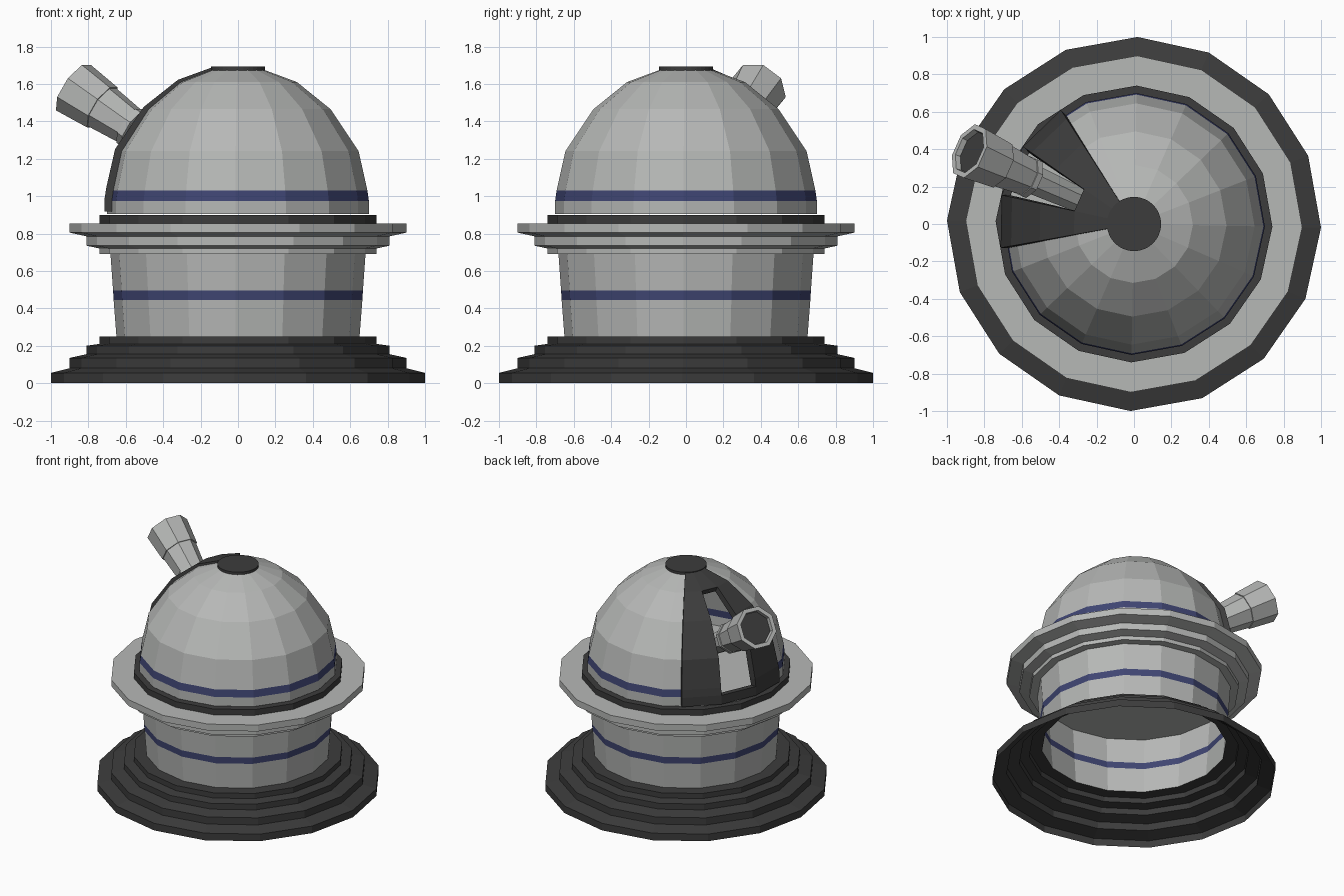
import bpy, bmesh, math
from mathutils import Vector

cube = bpy.data.objects.get("Cube")
if cube:
    bpy.data.objects.remove(cube)


def material(name, color):
    m = bpy.data.materials.new(name)
    m.use_nodes = True
    m.diffuse_color = (*color, 1)
    bsdf = next(n for n in m.node_tree.nodes if n.type == 'BSDF_PRINCIPLED')
    bsdf.inputs["Base Color"].default_value = (*color, 1)
    bsdf.inputs["Roughness"].default_value = 0.8
    return m


LIGHT = material("light grey", (0.47, 0.48, 0.47))
DARK = material("dark grey", (0.045, 0.045, 0.045))
BLUE = material("navy blue", (0.05, 0.06, 0.17))

TURN = math.radians(-1.1)
STEP = math.tau / 16
RING = [TURN + STEP * i for i in range(17)]


def lathe(name, profile, mats, angles=RING, band=None, skip=None, scale=None):
    """Sweep an (r, z) profile through the angles; band maps a row to a material."""
    bm = bmesh.new()
    cols = []
    for i, a in enumerate(angles):
        k = scale(i) if scale else 1
        cols.append([bm.verts.new((r * k * math.cos(a), r * k * math.sin(a), z))
                     for r, z in profile])
    for i in range(len(angles) - 1):
        for j in range(len(profile) - 1):
            if skip and skip(i, j):
                continue
            f = bm.faces.new((cols[i][j], cols[i + 1][j], cols[i + 1][j + 1], cols[i][j + 1]))
            f.material_index = band.get(j, 0) if band else 0
    bmesh.ops.remove_doubles(bm, verts=bm.verts, dist=1e-5)
    loose = [v for v in bm.verts if not v.link_faces]
    bmesh.ops.delete(bm, geom=loose, context='VERTS')
    me = bpy.data.meshes.new(name)
    bm.to_mesh(me)
    bm.free()
    for m in mats:
        me.materials.append(m)
    ob = bpy.data.objects.new(name, me)
    bpy.context.collection.objects.link(ob)
    return ob


# Stepped base, open underneath
lathe("stepped_base", [(1, 0), (1, .055), (.9, .08), (.9, .135), (.81, .155),
                       (.81, .2), (.74, .21), (.74, .25), (.65, .25)], [DARK])

# Drum wall with a painted stripe
lathe("drum_wall", [(.65, .25), (.665, .445), (.668, .495), (.682, .69)],
      [LIGHT, BLUE], band={1: 1})

# Flared collar
lathe("collar", [(0, .69), (.74, .69), (.74, .72), (.81, .735), (.81, .785),
                 (.9, .805), (.9, .855), (.6, .855)], [LIGHT])

# Dark ring the dome turns on
lathe("dome_ring", [(.74, .855), (.74, .9), (.66, .9)], [DARK])

# Dome with an open slit; half steps lie on the flat facets
DOME = [(.7, .905), (.7, .975), (.692, 1.03), (.645, 1.24),
        (.495, 1.465), (.315, 1.61), (.14, 1.675)]
lathe("dome", [(0, .905)] + DOME, [LIGHT, BLUE],
      angles=[TURN + STEP / 2 * i for i in range(33)], band={2: 1},
      skip=lambda i, j: i in (13, 14) and 2 <= j <= 5,
      scale=lambda i: math.cos(STEP / 2) if i % 2 else 1)

# Raised shutter frame around the slit
shutter = lathe("shutter_frame", [(r * 1.035, z + .012) for r, z in DOME], [DARK],
                angles=[TURN + STEP * (5.5 + i) for i in range(4)],
                skip=lambda i, j: i == 1 and 1 <= j <= 4)
solid = shutter.modifiers.new("thickness", 'SOLIDIFY')
solid.thickness = 0.045
solid.offset = -1

# Cap at the top of the dome
lathe("dome_cap", [(0, 1.665), (.145, 1.665), (.145, 1.692), (0, 1.692)], [DARK],
      angles=[math.tau * i / 32 for i in range(33)])

# Telescope: tail, clamp ring, barrel and hollow mouth
scope = lathe("telescope", [(0, -.9), (.065, -.9), (.085, -.42), (.115, -.42), (.115, -.385),
                            (.108, -.385), (.128, -.2), (.136, -.2), (.155, 0),
                            (.125, 0), (.12, -.03), (0, -.03)],
              [LIGHT, DARK], band={10: 1},
              angles=[math.tau * (i + .5) / 8 for i in range(9)])
az, el = math.radians(156), math.radians(32)
aim = Vector((math.cos(el) * math.cos(az), math.cos(el) * math.sin(az), math.sin(el)))
scope.rotation_euler = aim.to_track_quat('Z', 'Y').to_euler()
scope.location = (-.88, .39, 1.58)
